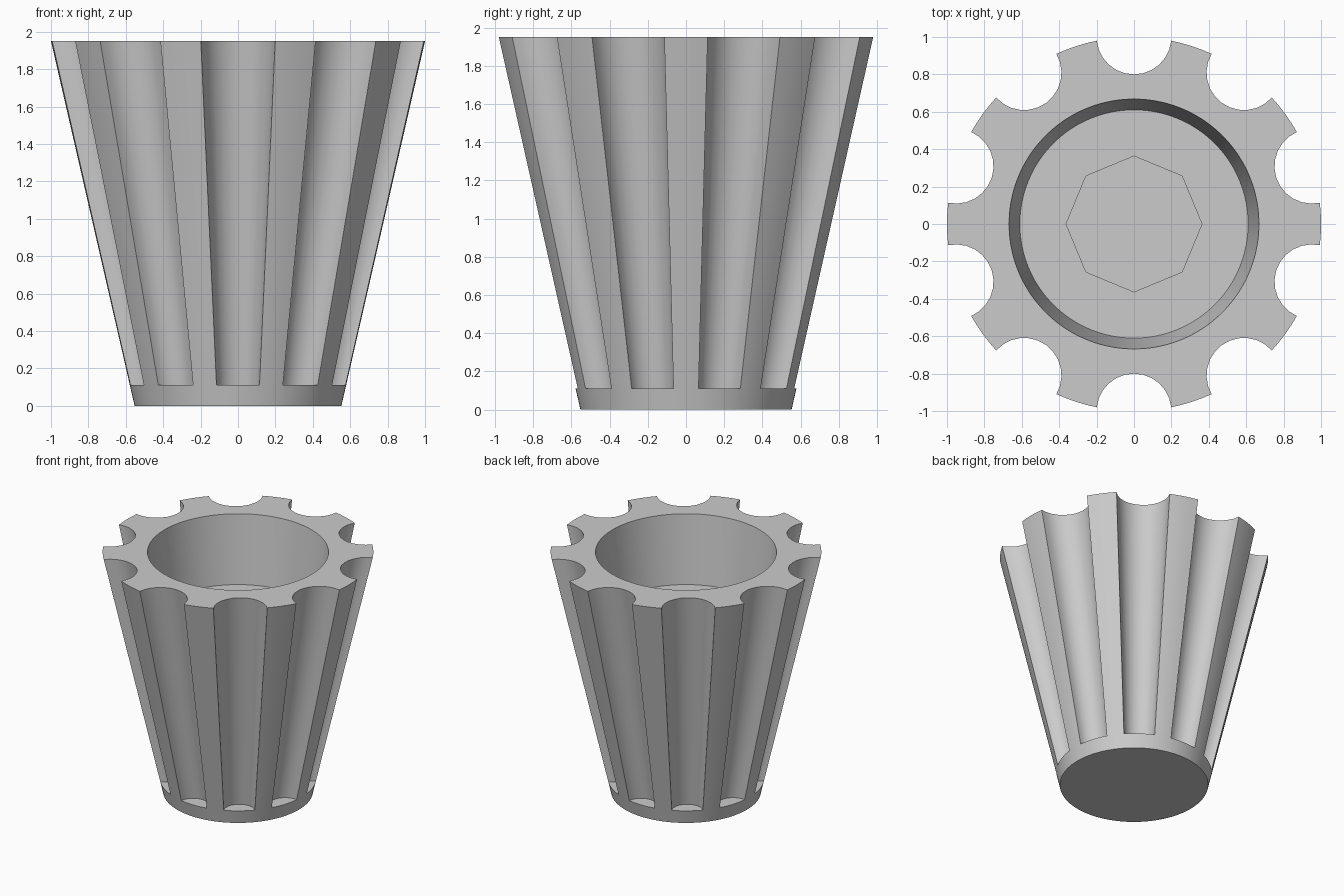
import bpy
import bmesh
from math import sin, cos, radians, acos, tau

cube = bpy.data.objects.get("Cube")
if cube:
    bpy.data.objects.remove(cube, do_unlink=True)

FLUTES, GROOVE_SEGS, BAND_SEGS = 10, 12, 4
PER = GROOVE_SEGS + BAND_SEGS
COUNT = FLUTES * PER
GROOVE = 0.2                             # groove radius relative to rim radius
HEIGHT, LEDGE, FLOOR, SOCKET = 1.95, 0.11, 1.4, 0.5
BASE_R, RIM_R = 0.553, 1.0
LEDGE_R = BASE_R + (RIM_R - BASE_R) * LEDGE / HEIGHT

half = acos(1 - GROOVE ** 2 / 2)         # half angle of a groove on the rim
sweep = acos(GROOVE / 2)                 # half sweep of the groove arc


def outline(radius, z, fluted):
    """Outer ring, either round or with grooves cut into it."""
    pts = []
    for i in range(FLUTES):
        mid = tau / 4 + i * tau / FLUTES
        for j in range(PER):
            if j < GROOVE_SEGS:
                t = 2 * j / GROOVE_SEGS - 1
                if fluted:
                    x, y = 1 - GROOVE * cos(t * sweep), GROOVE * sin(t * sweep)
                else:
                    x, y = cos(t * half), sin(t * half)
            else:
                a = half + (tau / FLUTES - 2 * half) * (j - GROOVE_SEGS) / BAND_SEGS
                x, y = cos(a), sin(a)
            pts.append((radius * (x * cos(mid) - y * sin(mid)),
                        radius * (x * sin(mid) + y * cos(mid)), z))
    return pts


def inner(radius, z, sides=0):
    """Inner ring, round or following a regular polygon."""
    pts = []
    for k in range(COUNT):
        a = tau / 4 + (k - GROOVE_SEGS / 2) * tau / COUNT
        r = radius
        if sides:
            w = tau / sides
            r *= cos(w / 2) / cos(a % w - w / 2)
        pts.append((r * cos(a), r * sin(a), z))
    return pts


# Continuous skin: base, collar, ledge, flutes, rim, recess, octagonal socket
rings = [
    outline(BASE_R, 0, False),
    outline(LEDGE_R, LEDGE, False),
    outline(LEDGE_R, LEDGE, True),
    outline(RIM_R, HEIGHT, True),
    inner(0.668, HEIGHT),
    inner(0.61, FLOOR),
    inner(0.363, FLOOR, 8),
    inner(0.363, SOCKET, 8),
]
bm = bmesh.new()
loops = [[bm.verts.new(p) for p in ring] for ring in rings]
for low, high in zip(loops, loops[1:]):
    for k in range(COUNT):
        n = (k + 1) % COUNT
        bm.faces.new((low[k], low[n], high[n], high[k]))
bm.faces.new(loops[0][::-1])
bm.faces.new(loops[-1])
bmesh.ops.remove_doubles(bm, verts=bm.verts, dist=0.0001)
bmesh.ops.recalc_face_normals(bm, faces=bm.faces)

mesh = bpy.data.meshes.new("fluted_knob")
bm.to_mesh(mesh)
bm.free()
knob = bpy.data.objects.new("fluted_knob", mesh)
bpy.context.collection.objects.link(knob)

# Plain grey material
grey = bpy.data.materials.new("light grey")
grey.use_nodes = True
colour = (0.6, 0.6, 0.6, 1)
grey.diffuse_color = colour
grey.node_tree.nodes["Principled BSDF"].inputs["Base Color"].default_value = colour
mesh.materials.append(grey)

# Smooth curved walls, crisp edges
bpy.ops.object.select_all(action="DESELECT")
knob.select_set(True)
bpy.context.view_layer.objects.active = knob
bpy.ops.object.shade_smooth_by_angle(angle=radians(30))
